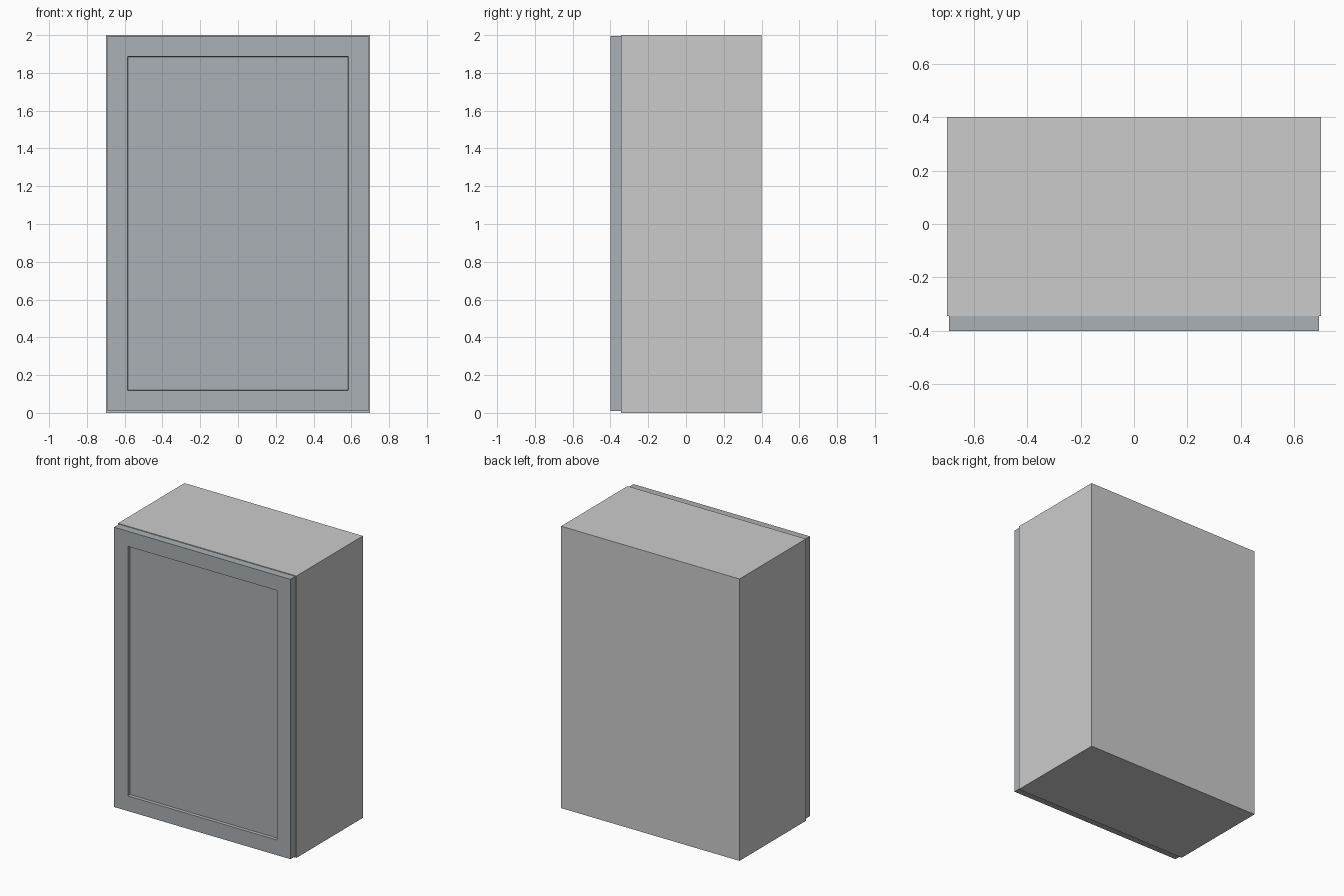
import bpy
import bmesh
from mathutils import Vector

if "Cube" in bpy.data.objects:
    bpy.data.objects.remove(bpy.data.objects["Cube"])

FRONT, BACK = -0.345, 0.40      # carcass depth range
HALF_W, HEIGHT, T = 0.70, 2.0, 0.05


def box_bmesh(lo, hi):
    bm = bmesh.new()
    bmesh.ops.create_cube(bm, size=1)
    lo, hi = Vector(lo), Vector(hi)
    bmesh.ops.scale(bm, vec=hi - lo, verts=bm.verts)
    bmesh.ops.translate(bm, vec=(lo + hi) / 2, verts=bm.verts)
    return bm


def finish(name, bm, mat=None):
    bmesh.ops.recalc_face_normals(bm, faces=bm.faces)
    mesh = bpy.data.meshes.new(name)
    bm.to_mesh(mesh)
    bm.free()
    obj = bpy.data.objects.new(name, mesh)
    bpy.context.collection.objects.link(obj)
    if mat:
        mesh.materials.append(mat)
    return obj


def board(name, lo, hi):
    return finish(name, box_bmesh(lo, hi))


# Side panels
inner = HALF_W - T
for name, x in (("left_side", -HALF_W), ("right_side", inner)):
    board(name, (x, FRONT, 0), (x + T, BACK, HEIGHT))

# Bottom and top boards between the sides
for name, z in (("bottom_board", 0), ("top_board", HEIGHT - T)):
    board(name, (-inner, FRONT, z), (inner, BACK, z + T))

# Back panel
board("back_panel", (-inner, BACK - T, T), (inner, BACK, HEIGHT - T))

# Door with a flat frame and a recessed centre panel
door_mat = bpy.data.materials.new("door_grey")
door_mat.diffuse_color = (0.40, 0.44, 0.46, 1)
door_mat.use_nodes = True
door_mat.node_tree.nodes["Principled BSDF"].inputs["Base Color"].default_value = door_mat.diffuse_color
bm = box_bmesh((-0.692, -0.40, 0.01), (0.692, FRONT, 1.995))
bm.normal_update()
front = min(bm.faces, key=lambda f: f.calc_center_median().y)
bmesh.ops.inset_region(bm, faces=[front], thickness=0.152)
bmesh.ops.inset_region(bm, faces=[front], thickness=0.004, depth=-0.02)
finish("door", bm, door_mat)
